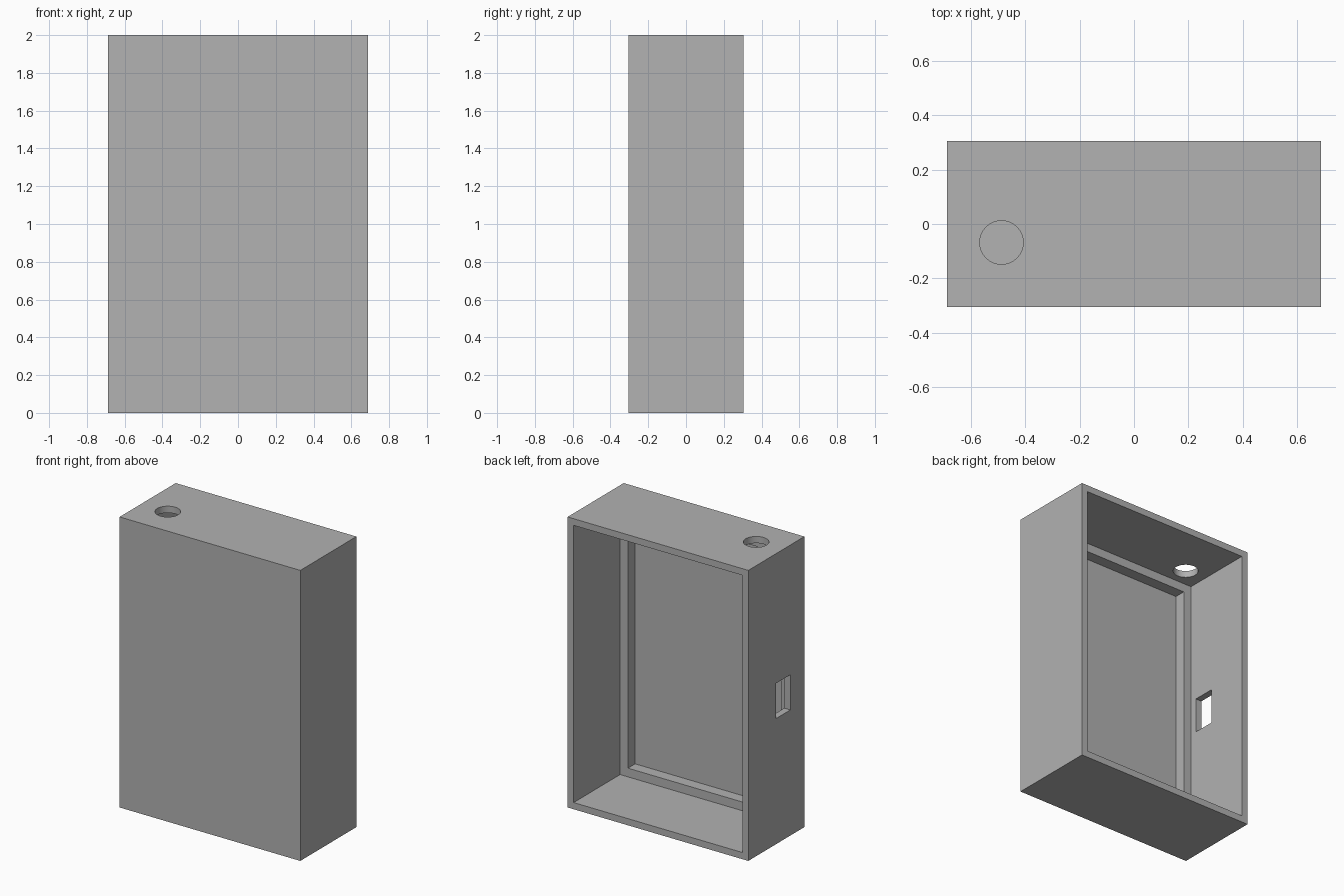
import bpy

cube = bpy.data.objects.get("Cube")
if cube:
    bpy.data.objects.remove(cube, do_unlink=True)

# Overall size and wall measures
HALF_X, HALF_Y, HEIGHT = 0.688, 0.305, 2.0
WALL, LEDGE = 0.046, 0.06
LEDGE_Y, PANEL_Y = -0.2, -0.278

grey = bpy.data.materials.new("plain_grey")
grey.use_nodes = True
colour = (0.445, 0.445, 0.445, 1)
grey.diffuse_color = colour
grey.node_tree.nodes["Principled BSDF"].inputs["Base Color"].default_value = colour


def box(name, low, high):
    """Axis-aligned box between two corners."""
    centre = [(a + b) / 2 for a, b in zip(low, high)]
    bpy.ops.mesh.primitive_cube_add(size=1, location=centre)
    obj = bpy.context.object
    obj.name = name
    obj.scale = [b - a for a, b in zip(low, high)]
    bpy.ops.object.transform_apply(location=True, rotation=False, scale=True)
    obj.data.materials.append(grey)
    return obj


def cut(target, cutter):
    """Subtract the cutter from the target, then discard it."""
    cutter.hide_render = True
    mod = target.modifiers.new(cutter.name, "BOOLEAN")
    mod.operation = "DIFFERENCE"
    mod.solver = "EXACT"
    mod.object = cutter
    bpy.ops.object.select_all(action="DESELECT")
    target.select_set(True)
    bpy.context.view_layer.objects.active = target
    bpy.ops.object.modifier_apply(modifier=mod.name)
    bpy.data.objects.remove(cutter, do_unlink=True)


def pocket(name, inset, floor_y):
    """Cutter open at the back, inset evenly from the outer sides."""
    return box(name, (inset - HALF_X, floor_y, inset),
               (HALF_X - inset, HALF_Y + 0.1, HEIGHT - inset))


# Outer case, open at the back, with a stepped ledge behind the front panel
case = box("enclosure_case", (-HALF_X, -HALF_Y, 0), (HALF_X, HALF_Y, HEIGHT))
cut(case, pocket("main_cavity", WALL, LEDGE_Y))
cut(case, pocket("panel_recess", WALL + LEDGE, PANEL_Y))

# Rectangular opening in the side wall
cut(case, box("side_opening", (-HALF_X - 0.1, -0.152, 0.865),
              (-HALF_X + 0.1, 0.003, 1.107)))

# Round hole in the top wall
bpy.ops.mesh.primitive_cylinder_add(vertices=64, radius=0.08, depth=0.2,
                                    location=(-0.487, -0.068, HEIGHT))
hole = bpy.context.object
hole.name = "top_hole"
hole.data.materials.append(grey)
cut(case, hole)

bpy.ops.object.shade_smooth_by_angle()
